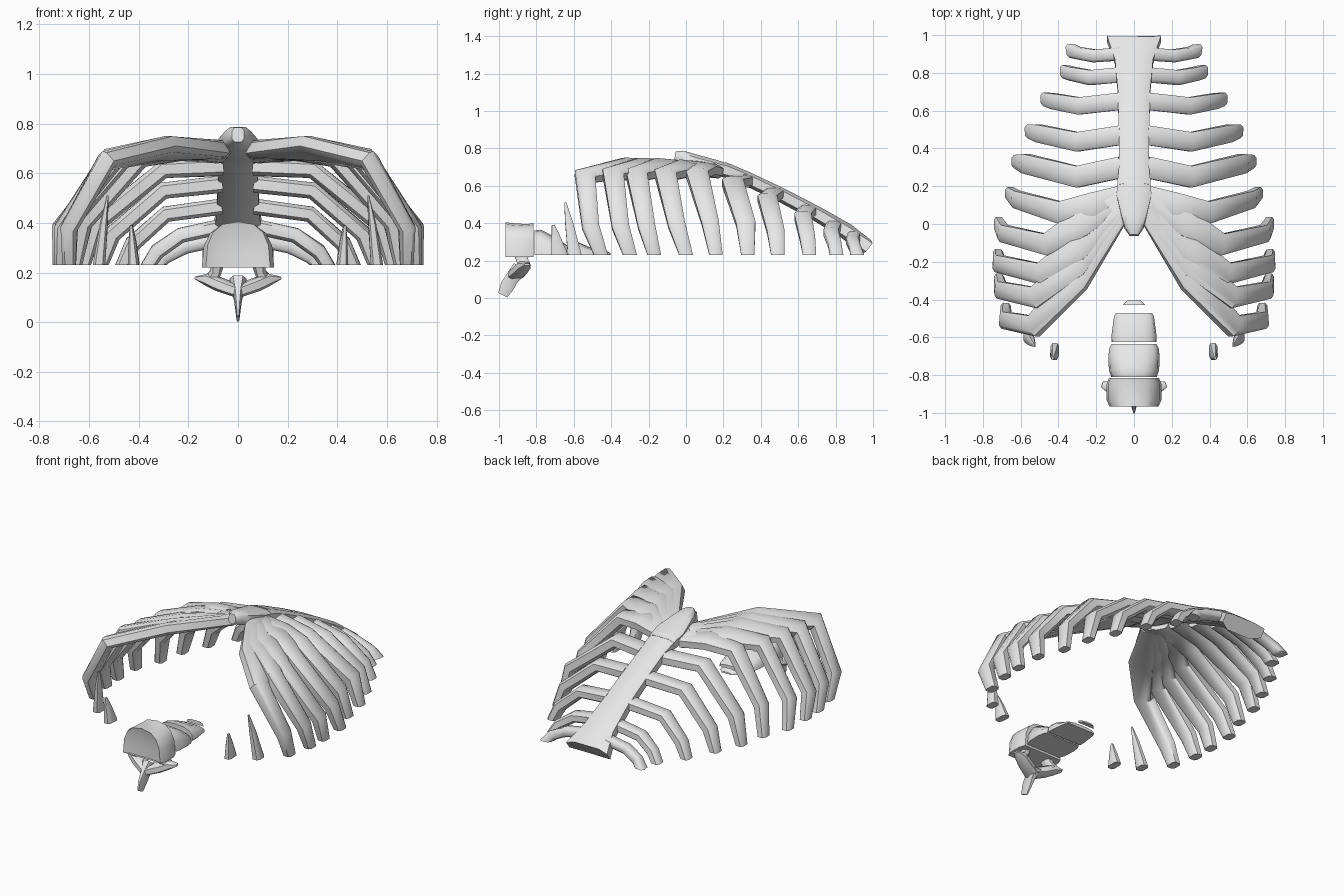
import bpy, bmesh
from math import cos, sin, pi, copysign
from mathutils import Vector

cube = bpy.data.objects.get("Cube")
if cube:
    bpy.data.objects.remove(cube)

CUT = 0.23   # height of the flat plane that trims ribs and vertebrae

bone = bpy.data.materials.new("bone_grey")
bone.use_nodes = True
bone.diffuse_color = (0.8, 0.8, 0.8, 1)
bone.node_tree.nodes["Principled BSDF"].inputs["Base Color"].default_value = (0.8, 0.8, 0.8, 1)


def skin(name, rings, tweak=None):
    """Bridge equal-sized closed rings, cap both ends and shade the result."""
    bm = bmesh.new()
    loops = [[bm.verts.new(p) for p in ring] for ring in rings]
    for a, b in zip(loops, loops[1:]):
        for i in range(len(a)):
            j = (i + 1) % len(a)
            bm.faces.new((a[i], a[j], b[j], b[i]))
    bm.faces.new(loops[0])
    bm.faces.new(loops[-1])
    if tweak:
        tweak(bm)
    bmesh.ops.recalc_face_normals(bm, faces=bm.faces)
    mesh = bpy.data.meshes.new(name)
    bm.to_mesh(mesh)
    bm.free()
    mesh.materials.append(bone)
    obj = bpy.data.objects.new(name, mesh)
    bpy.context.collection.objects.link(obj)
    bpy.context.view_layer.objects.active = obj
    obj.select_set(True)
    bpy.ops.object.shade_smooth_by_angle(angle=pi / 3.5)
    obj.select_set(False)
    return obj


def soft(value, power):
    return copysign(abs(value) ** power, value)


def loft(name, path, sizes, outward, trim=False, tweak=None, sides=8):
    """Sweep a rounded box section; sizes are (half width, half thickness)."""
    pts = [Vector(p) for p in path]
    rings = []
    for i, p in enumerate(pts):
        before = (p - pts[i - 1]).normalized() if i else Vector()
        after = (pts[i + 1] - p).normalized() if i + 1 < len(pts) else Vector()
        t = (before + after).normalized()
        w = outward(p).cross(t).normalized()
        n = t.cross(w)
        a, b = sizes[i]
        ring = []
        for k in range(sides):
            ang = 2 * pi * (k + 0.5) / sides
            v = p + w * a * soft(cos(ang), 0.6) + n * b * soft(sin(ang), 0.6)
            if trim and i == len(pts) - 1:
                v += t * ((CUT - v.z) / t.z)
            ring.append(v)
        rings.append(ring)
    return skin(name, rings, tweak)


def pair(name, path, sizes, outward, trim=False):
    """Build a part on both sides of the body."""
    for side, label in ((1, "left"), (-1, "right")):
        loft(f"{label}_{name}", [(side * x, y, z) for x, y, z in path],
             sizes, outward, trim)


def from_spine(p):
    return Vector((p.x, 0, p.z - 0.15))


def upward(p):
    return Vector((0, 0.4, 0.9))


# Upper ribs: root at the breastbone, bend, knee, trimmed end
upper = [
    [(.07, .90, .335), (.21, .89, .305), (.295, .905, .265), (.325, .915, CUT)],
    [(.07, .79, .385), (.23, .775, .35), (.325, .795, .285), (.36, .805, CUT)],
    [(.07, .65, .465), (.29, .625, .435), (.425, .65, .315), (.465, .66, CUT)],
    [(.07, .47, .555), (.30, .435, .53), (.505, .48, .355), (.55, .49, CUT)],
    [(.07, .30, .625), (.30, .25, .615), (.575, .32, .395), (.62, .33, CUT)],
]
for i, path in enumerate(upper):
    w = 0.036 + 0.006 * i
    thick = 0.03 + 0.002 * i
    pair(f"rib_{i + 1}", path, [(w, thick), (w, thick), (w * .9, thick), (.037, .028)],
         from_spine, True)

# Lower ribs: roots fan out of the lower breastbone
lower = [
    [(.07, .15, .675), (.22, .09, .69), (.39, .06, .66), (.62, .13, .40), (.655, .16, CUT)],
    [(.07, .13, .685), (.28, .00, .695), (.46, -.11, .66), (.69, -.05, .39), (.715, .00, CUT)],
    [(.07, .10, .69), (.30, -.13, .70), (.49, -.265, .66), (.715, -.21, .38), (.72, -.17, CUT)],
    [(.07, .08, .695), (.31, -.22, .70), (.52, -.39, .66), (.705, -.35, .38), (.715, -.30, CUT)],
    [(.08, .05, .695), (.31, -.30, .70), (.53, -.54, .65), (.68, -.51, .38), (.68, -.455, CUT)],
]
for i, path in enumerate(lower):
    pair(f"rib_{i + 6}", path,
         [(.055, .036), (.078, .038), (.062, .04), (.048, .036), (.037, .028)],
         from_spine, True)

# Floating ribs: tapering spikes
pair("rib_11", [(.525, -.645, .51), (.54, -.625, .40), (.56, -.595, CUT)],
     [(.006, .004), (.022, .016), (.038, .026)], from_spine, True)
pair("rib_12", [(.43, -.71, .39), (.425, -.695, .32), (.42, -.675, CUT)],
     [(.008, .006), (.026, .016), (.045, .024)], from_spine, True)


# Breastbone: long plate with a notched upper end
def notch(bm):
    for v in bm.verts:
        if v.co.y > 0.92:
            v.co.y += 0.3 * abs(v.co.x) - 0.033


loft("breastbone",
     [(0, .20, .69), (0, .32, .64), (0, .50, .555), (0, .70, .45), (0, .86, .355), (0, .97, .27)],
     [(.092, .04), (.082, .04), (.085, .04), (.09, .042), (.106, .046), (.15, .05)],
     upward, tweak=notch)
loft("breastbone_tip",
     [(0, .24, .675), (0, .15, .70), (0, .04, .73), (0, -.02, .75), (0, -.06, .755)],
     [(.09, .04), (.097, .042), (.07, .042), (.052, .04), (.025, .03)], upward)


# Vertebrae: half-round drums lying on the trim plane
def vertebra(name, stations, base=CUT):
    rings = []
    for y, half, height in stations:
        rings.append([Vector((half * soft(cos(pi * k / 8), 0.75), y,
                              base + height * soft(sin(pi * k / 8), 0.75)))
                      for k in range(9)])
    skin(name, rings)


vertebra("front_vertebra", [(-.95, .09, .12), (-.965, .13, .185), (-.93, .146, .18),
                            (-.85, .146, .175), (-.815, .132, .18)], 0.22)
vertebra("middle_vertebra", [(-.81, .12, .13), (-.775, .133, .135), (-.70, .136, .095),
                             (-.655, .13, .065), (-.635, .118, .05)])
vertebra("rear_vertebra", [(-.625, .12, .075), (-.58, .118, .07), (-.49, .106, .03),
                           (-.47, .095, .02)])
vertebra("rear_vertebra_sliver", [(-.43, .06, .025), (-.405, .035, .01)])

# Neural arch below the front vertebra: side wings, pedicles and spike
pair("vertebra_wing", [(.17, -.85, .178), (.12, -.865, .172), (.07, -.885, .15), (0, -.91, .125)],
     [(.016, .006), (.036, .026), (.04, .028), (.045, .026)], lambda p: Vector((0, 0, 1)))
pair("vertebra_pedicle", [(.11, -.865, .17), (.09, -.875, .20), (.085, -.88, .235)],
     [(.036, .026), (.032, .022), (.04, .03)], lambda p: Vector((1, 0, 0)))
loft("vertebra_spike", [(0, -.885, .16), (0, -.93, .105), (0, -.955, .065), (0, -.98, .015)],
     [(.045, .035), (.038, .018), (.04, .012), (.028, .006)], lambda p: Vector((1, 0, 0)))
